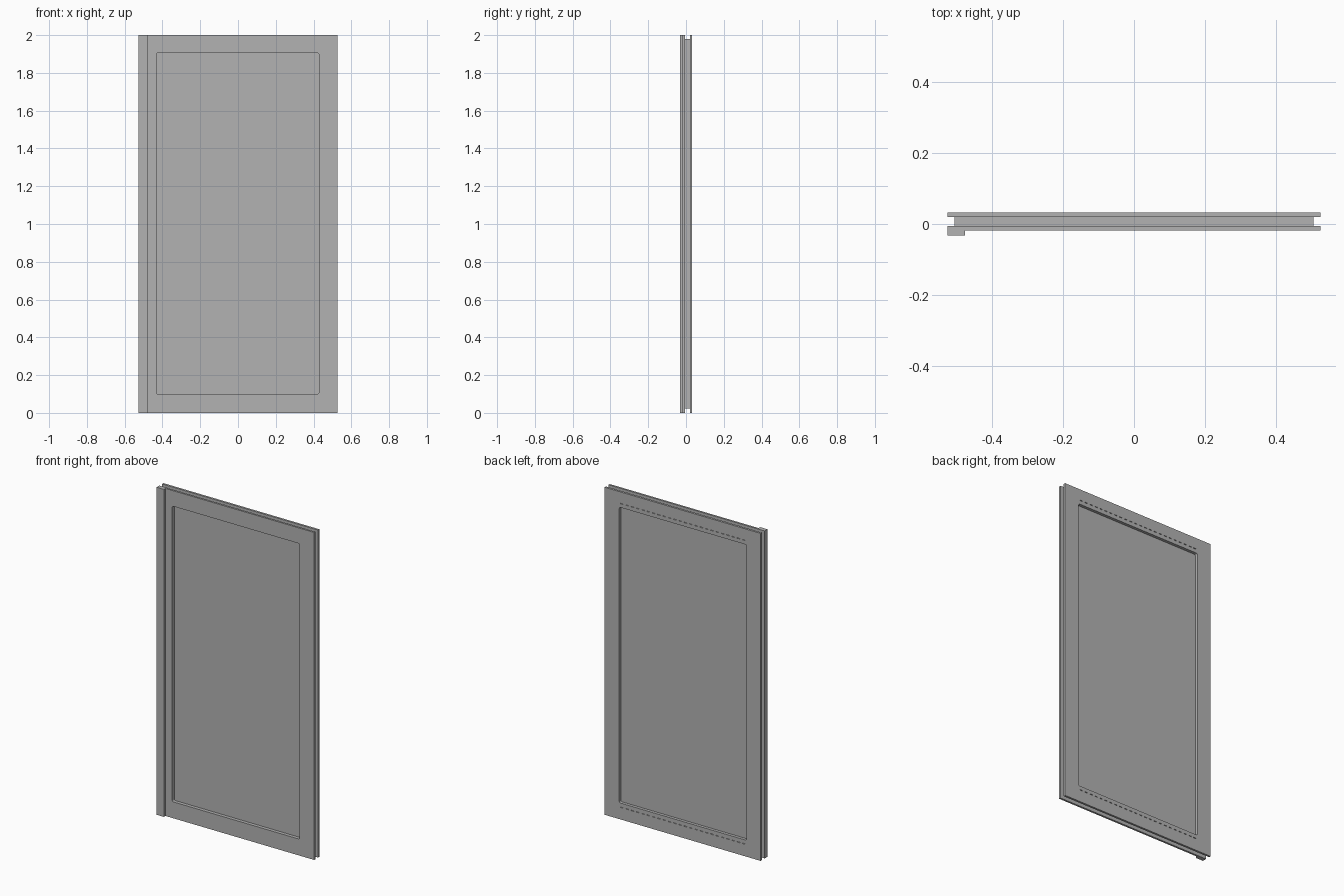
import bpy
import bmesh
from mathutils import Matrix, Vector

cube = bpy.data.objects.get("Cube")
if cube:
    bpy.data.objects.remove(cube, do_unlink=True)

grey = bpy.data.materials.new("plain grey")
grey.use_nodes = True
COLOUR = (0.45, 0.45, 0.45, 1)
grey.diffuse_color = COLOUR
grey.node_tree.nodes["Principled BSDF"].inputs["Base Color"].default_value = COLOUR


def boxes(name, spans):
    """One object made of boxes, each given as x, y and z ranges."""
    bm = bmesh.new()
    for span in spans:
        size = Vector([b - a for a, b in span])
        mid = Vector([(a + b) / 2 for a, b in span])
        place = Matrix.Translation(mid) @ Matrix.Diagonal(size).to_4x4()
        bmesh.ops.create_cube(bm, size=1, matrix=place)
    mesh = bpy.data.meshes.new(name)
    bm.to_mesh(mesh)
    bm.free()
    mesh.materials.append(grey)
    obj = bpy.data.objects.new(name, mesh)
    bpy.context.collection.objects.link(obj)
    return obj


def round_corners(obj, radius):
    """Round the four corners seen from the front."""
    bm = bmesh.new()
    bm.from_mesh(obj.data)
    edges = [e for e in bm.edges if abs(e.verts[0].co.y - e.verts[1].co.y) > 0.01]
    bmesh.ops.bevel(bm, geom=edges, offset=radius, segments=3, profile=0.5, affect="EDGES")
    bm.to_mesh(obj.data)
    bm.free()


def cut(obj, cutter):
    mod = obj.modifiers.new("cut", "BOOLEAN")
    mod.operation = "DIFFERENCE"
    mod.solver = "EXACT"
    mod.object = cutter
    cutter.hide_render = True
    cutter.hide_set(True)


WIDTH, HEIGHT = (-0.527, 0.527), (0, 2)
OPEN_X, OPEN_Z = (-0.432, 0.428), (0.1, 1.905)

# Overlapping skins around a narrower core
front = boxes("front_frame", [(WIDTH, (-0.018, -0.006), HEIGHT)])
back = boxes("back_frame", [(WIDTH, (0.02, 0.033), HEIGHT)])
core = boxes("core_frame", [((-0.507, 0.507), (-0.006, 0.02), (0.022, 1.98))])

# Rounded window opening through all three layers
opening = boxes("opening_cutter", [(OPEN_X, (-0.1, 0.1), OPEN_Z)])
round_corners(opening, 0.008)
for layer in (front, back, core):
    cut(layer, opening)

# Rows of small slots above and below the opening at the back
count = 24
step = (OPEN_X[1] - OPEN_X[0]) / count
slots = []
for z in (OPEN_Z[0] - 0.025, OPEN_Z[1] + 0.025):
    for i in range(count):
        x = OPEN_X[0] + (i + 0.5) * step
        slots.append(((x - 0.009, x + 0.009), (0.027, 0.05), (z - 0.002, z + 0.002)))
cut(back, boxes("slot_cutter", slots))

# Pane set between the skins
boxes("pane", [((-0.44, 0.436), (0.003, 0.015), (0.092, 1.913))])

# Raised cover strip along the right edge of the front
boxes("cover_strip", [((-0.527, -0.478), (-0.033, -0.018), HEIGHT)])
